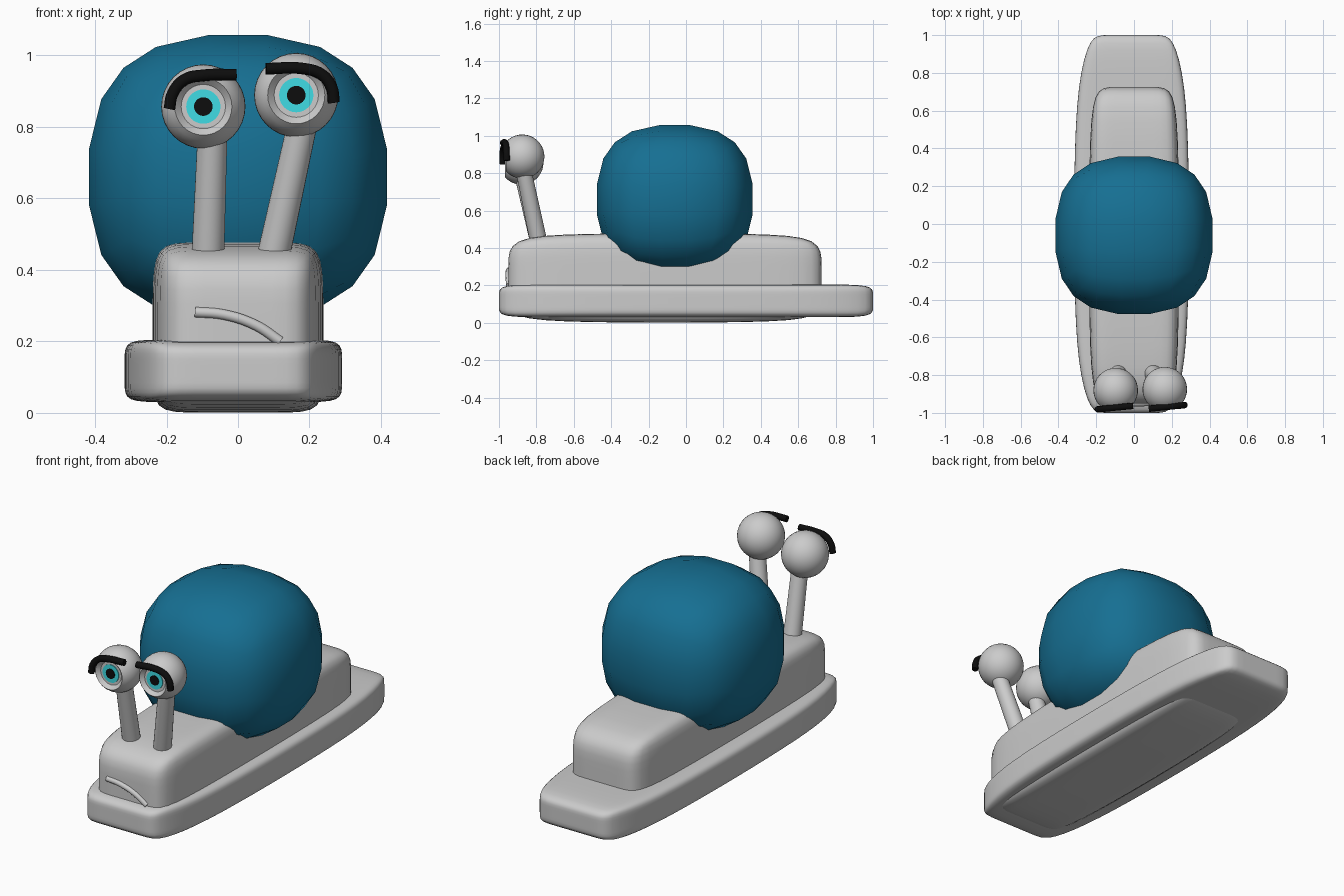
import bpy, bmesh, math
from mathutils import Vector

if "Cube" in bpy.data.objects:
    bpy.data.objects.remove(bpy.data.objects["Cube"])


def material(name, rgb):
    m = bpy.data.materials.new(name)
    m.diffuse_color = (*rgb, 1)
    m.use_nodes = True
    m.node_tree.nodes["Principled BSDF"].inputs["Base Color"].default_value = m.diffuse_color
    return m


TEAL = material("teal", (0.008, 0.16, 0.29))
CYAN = material("cyan", (0.05, 0.72, 0.78))
BLACK = material("black", (0.004, 0.004, 0.004))


def finish(name, bm, mat=None, subsurf=0, angle=180):
    bmesh.ops.recalc_face_normals(bm, faces=bm.faces)
    me = bpy.data.meshes.new(name)
    bm.to_mesh(me)
    bm.free()
    ob = bpy.data.objects.new(name, me)
    bpy.context.collection.objects.link(ob)
    if mat:
        me.materials.append(mat)
    bpy.ops.object.select_all(action='DESELECT')
    ob.select_set(True)
    bpy.context.view_layer.objects.active = ob
    if angle < 180:
        bpy.ops.object.shade_smooth_by_angle(angle=math.radians(angle))
    else:
        bpy.ops.object.shade_smooth()
    if subsurf:
        mod = ob.modifiers.new("subsurf", 'SUBSURF')
        mod.levels = mod.render_levels = subsurf
    return ob


def grid_box(xs, ys, zs, warp):
    """Box surface with loops at the given coordinates, each point warped."""
    bm = bmesh.new()
    verts = {}
    axes = (xs, ys, zs)

    def vert(idx):
        if idx not in verts:
            verts[idx] = bm.verts.new(warp(*(axes[k][idx[k]] for k in range(3))))
        return verts[idx]

    for a in range(3):
        b, c = (a + 1) % 3, (a + 2) % 3
        for side in (0, len(axes[a]) - 1):
            for i in range(len(axes[b]) - 1):
                for j in range(len(axes[c]) - 1):
                    quad = []
                    for di, dj in ((0, 0), (1, 0), (1, 1), (0, 1)):
                        idx = [0, 0, 0]
                        idx[a], idx[b], idx[c] = side, i + di, j + dj
                        quad.append(vert(tuple(idx)))
                    bm.faces.new(quad)
    return bm


def lathe(name, profile, center, mat=None, segs=32):
    """Spin (radius, forward distance) points around an axis facing -y."""
    bm = bmesh.new()
    c = Vector(center)
    vs = [bm.verts.new(c + Vector((r, -d, 0))) for r, d in profile]
    es = [bm.edges.new(p) for p in zip(vs, vs[1:])]
    bmesh.ops.spin(bm, geom=vs + es, cent=c, axis=(0, 1, 0),
                   angle=math.tau, steps=segs)
    bmesh.ops.remove_doubles(bm, verts=bm.verts, dist=1e-5)
    return finish(name, bm, mat, angle=40)


def tube(name, points, radius, mat=None):
    cu = bpy.data.curves.new(name, 'CURVE')
    cu.dimensions = '3D'
    cu.bevel_depth = radius
    cu.bevel_resolution = 3
    cu.use_fill_caps = True
    cu.resolution_u = 5
    sp = cu.splines.new('BEZIER')
    sp.bezier_points.add(len(points) - 1)
    for bp, p in zip(sp.bezier_points, points):
        bp.co = p
        bp.handle_left_type = bp.handle_right_type = 'AUTO'
    if mat:
        cu.materials.append(mat)
    ob = bpy.data.objects.new(name, cu)
    bpy.context.collection.objects.link(ob)
    return ob


def stalk(name, base, top, r1, r2):
    base, top = Vector(base), Vector(top)
    d = top - base
    bm = bmesh.new()
    bmesh.ops.create_cone(bm, cap_ends=True, segments=24, radius1=r1, radius2=r2,
                          depth=d.length)
    bmesh.ops.rotate(bm, verts=bm.verts, matrix=d.to_track_quat('Z', 'Y').to_matrix())
    bmesh.ops.translate(bm, verts=bm.verts, vec=(base + top) / 2)
    finish(name, bm, angle=40)


# Foot: long flat soft slab, narrowing at both ends
def foot_warp(x, y, z):
    s = {1: 0.72, 0.75: 0.94, 0.3: 1}[abs(y)]
    return (-0.013 + x * s, y, z)


finish("foot", grid_box((-0.305, -0.2, 0.2, 0.305), (-1, -0.75, -0.3, 0.3, 0.75, 1),
                        (0.03, 0.08, 0.155, 0.205), foot_warp), subsurf=2)


# Body: tall soft block sunk through the foot
def body_warp(x, y, z):
    s = 0.9 if y in (-0.95, 0.725) else 1
    return (x * s, y, 0.24 + (z - 0.24) * s)


finish("body", grid_box((-0.24, -0.13, 0.13, 0.24), (-0.95, -0.6, 0.4, 0.725),
                        (0, 0.12, 0.32, 0.48), body_warp), subsurf=2)


# Shell: five-segment cube inflated to a squarish ball
def shell_warp(x, y, z):
    p = 2.55
    k = 1.005 / (abs(x) ** p + abs(y) ** p + abs(z) ** p) ** (1 / p)
    return (0.42 * x * k, -0.06 + 0.42 * y * k, 0.66 + 0.4 * z * k)


STEPS = (-1, -0.6, -0.2, 0.2, 0.6, 1)
finish("shell", grid_box(STEPS, STEPS, STEPS, shell_warp), TEAL)

# Eyes: ball with a recessed front opening, iris and pupil
R, OPEN = 0.118, math.asin(0.08 / 0.118)
ball = [(R * math.sin(t), R * math.cos(t)) for t in
        (math.pi - (math.pi - OPEN) * i / 14 for i in range(15))]
ball[0] = (0, -R)
ball += [(0.062, 0.068), (0, 0.068)]
for side, eye, base in (("left", (-0.097, -0.88, 0.857), (-0.085, -0.785, 0.42)),
                        ("right", (0.163, -0.875, 0.889), (0.095, -0.785, 0.42))):
    lathe(side + "_eyeball", ball, eye)
    lathe(side + "_iris", [(0.048, 0.066), (0.048, 0.072), (0, 0.072)], eye, CYAN)
    lathe(side + "_pupil", [(0.026, 0.07), (0.026, 0.076), (0, 0.076)], eye, BLACK)
    top = (eye[0] + (0.025 if side == "left" else 0.015), eye[1] + 0.01, eye[2] - 0.09)
    stalk(side + "_eye_stalk", base, top, 0.046, 0.042)

# Eyebrows: bent black bars over the eyes
tube("left_eyebrow", [(-0.192, -0.981, 0.85), (-0.183, -0.981, 0.893), (-0.15, -0.977, 0.932),
                      (-0.1, -0.972, 0.944), (-0.005, -0.963, 0.946)], 0.017, BLACK)
tube("right_eyebrow", [(0.078, -0.978, 0.963), (0.185, -0.967, 0.963), (0.235, -0.962, 0.946),
                       (0.262, -0.96, 0.91), (0.268, -0.958, 0.868)], 0.017, BLACK)

# Mouth: lopsided frown
tube("mouth", [(-0.12, -0.947, 0.282), (-0.04, -0.95, 0.275), (0.05, -0.95, 0.245),
               (0.118, -0.947, 0.2)], 0.015)
